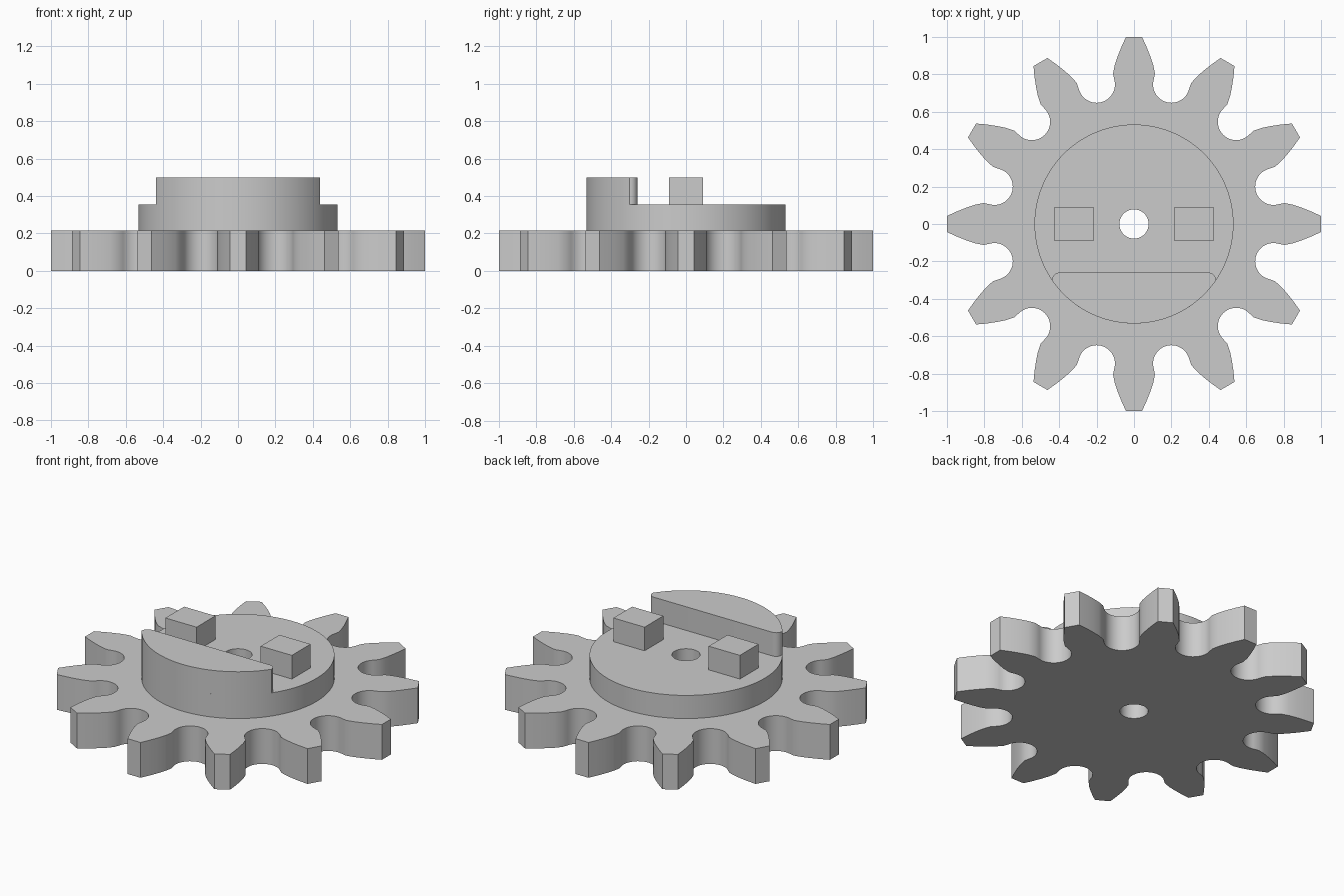
import bpy, bmesh
from math import sin, cos, radians, atan2, degrees
from mathutils import Vector, Matrix

if "Cube" in bpy.data.objects:
    bpy.data.objects.remove(bpy.data.objects["Cube"], do_unlink=True)

GEAR_TOP, HUB_TOP, TOP = 0.215, 0.356, 0.50
HUB_R, BORE_R, TEETH = 0.532, 0.078, 12

grey = bpy.data.materials.new("plain grey")
grey.use_nodes = True
colour = (0.6, 0.6, 0.6, 1)
grey.diffuse_color = colour
grey.node_tree.nodes["Principled BSDF"].inputs["Base Color"].default_value = colour


def arc(cx, cy, r, start, end, steps):
    """Points along an arc, angles in degrees."""
    angles = [radians(start + (end - start) * i / steps) for i in range(steps + 1)]
    return [Vector((cx + r * cos(a), cy + r * sin(a))) for a in angles]


def circle(r, steps=96):
    return arc(0, 0, r, 0, 360, steps)[:-1]


def plate(name, loops, z0, z1):
    """Fill closed outlines (later ones are holes) and extrude them upward."""
    bm = bmesh.new()
    for loop in loops:
        verts = [bm.verts.new((p.x, p.y, z0)) for p in loop]
        for a, b in zip(verts, verts[1:] + verts[:1]):
            bm.edges.new((a, b))
    bmesh.ops.triangle_fill(bm, edges=bm.edges[:], use_beauty=True)
    result = bmesh.ops.extrude_face_region(bm, geom=bm.faces[:], use_keep_orig=True)
    moved = [g for g in result["geom"] if isinstance(g, bmesh.types.BMVert)]
    bmesh.ops.translate(bm, verts=moved, vec=(0, 0, z1 - z0))
    bmesh.ops.recalc_face_normals(bm, faces=bm.faces[:])
    mesh = bpy.data.meshes.new(name)
    bm.to_mesh(mesh)
    bm.free()
    mesh.materials.append(grey)
    obj = bpy.data.objects.new(name, mesh)
    bpy.context.collection.objects.link(obj)
    bpy.ops.object.select_all(action="DESELECT")
    obj.select_set(True)
    bpy.context.view_layer.objects.active = obj
    bpy.ops.object.shade_smooth_by_angle(angle=radians(25))
    return obj


# Toothed wheel: one tooth pointing along +x plus the round valley after it
flank = [Vector(p) for p in ((1, 0.043), (0.95, 0.066), (0.9, 0.086), (0.85, 0.103), (0.805, 0.112))]
valley = arc(0.746, 0.2, 0.098, 285, 105, 24)
tooth = [Vector((p.x, -p.y)) for p in reversed(flank)] + flank + valley
outline = []
for i in range(TEETH):
    turn = Matrix.Rotation(radians(360 / TEETH * i), 2)
    outline += [turn @ p for p in tooth]
plate("gear_wheel", [outline, circle(BORE_R, 48)], 0, GEAR_TOP)

# Raised hub disc with the same bore
plate("hub_disc", [circle(HUB_R), circle(BORE_R, 48)], GEAR_TOP, HUB_TOP)

# Crescent block along the front of the hub, with rounded back corners
end = degrees(atan2(-0.303, 0.437))
crescent = arc(0, 0, HUB_R, -180 - end, end, 40)
crescent += arc(0.399, -0.298, 0.038, 0, 90, 8) + arc(-0.399, -0.298, 0.038, 90, 180, 8)
plate("crescent_block", [crescent], HUB_TOP, TOP)

# Two square pegs
for side, name in ((1, "left_peg"), (-1, "right_peg")):
    corners = ((0.216, -0.09), (0.426, -0.09), (0.426, 0.09), (0.216, 0.09))
    plate(name, [[Vector((side * x, y)) for x, y in corners]], HUB_TOP, TOP)
